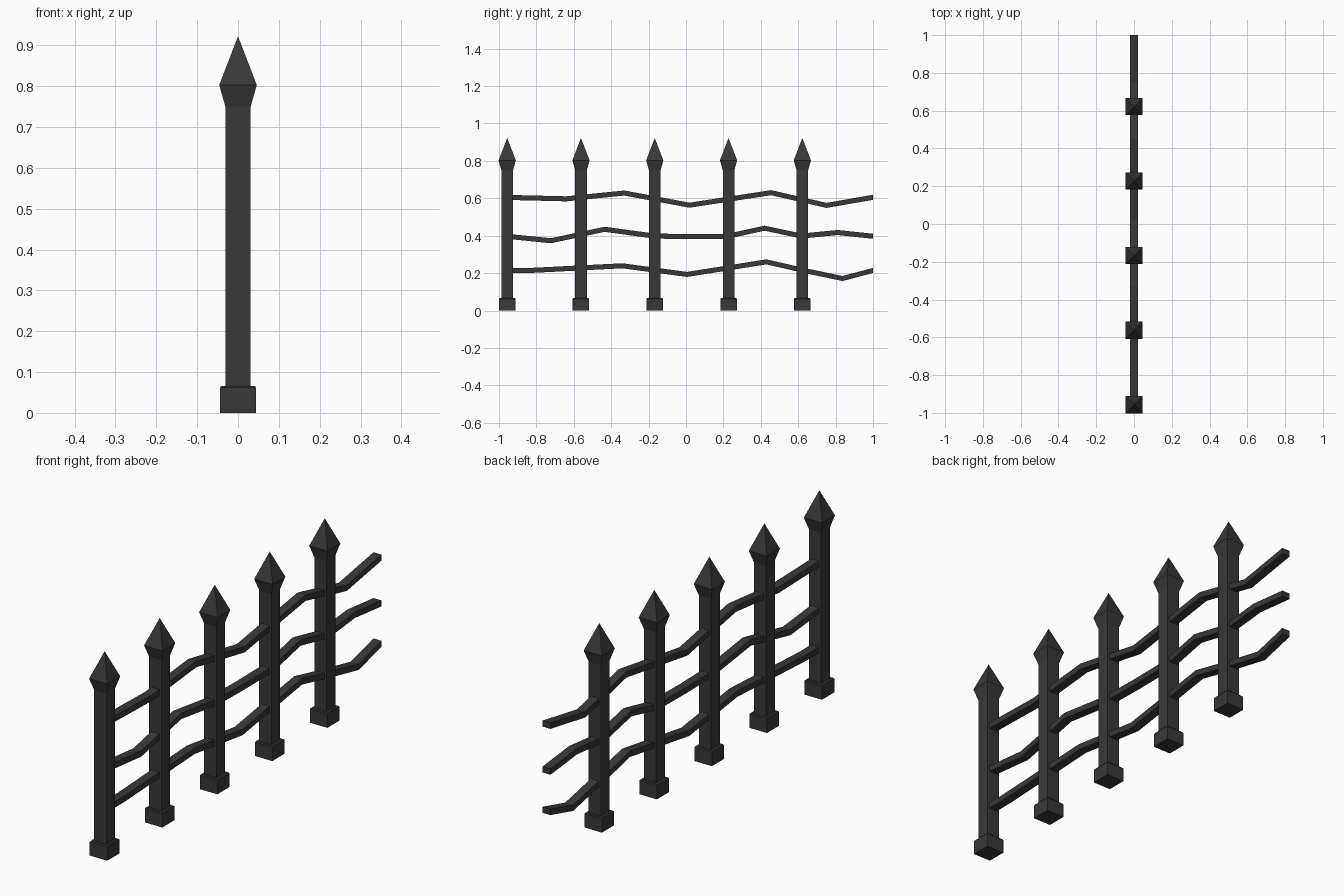
import bpy, bmesh

if "Cube" in bpy.data.objects:
    bpy.data.objects.remove(bpy.data.objects["Cube"])

iron = bpy.data.materials.new("dark_iron")
iron.diffuse_color = (0.04, 0.04, 0.04, 1)
iron.use_nodes = True
iron.node_tree.nodes["Principled BSDF"].inputs["Base Color"].default_value = iron.diffuse_color


def finish(name, bm):
    bmesh.ops.recalc_face_normals(bm, faces=bm.faces)
    mesh = bpy.data.meshes.new(name)
    bm.to_mesh(mesh)
    bm.free()
    mesh.materials.append(iron)
    obj = bpy.data.objects.new(name, mesh)
    bpy.context.collection.objects.link(obj)
    return obj


def loft(bm, rings):
    """Join four-cornered rings into a closed skin."""
    loops = [[bm.verts.new(p) for p in ring] for ring in rings]
    for a, b in zip(loops, loops[1:]):
        for i in range(4):
            j = (i + 1) % 4
            bm.faces.new((a[i], a[j], b[j], b[i]))
    bm.faces.new(loops[0])
    bm.faces.new(loops[-1])
    return loops


def square(half, z, y=0):
    return [(sx * half, y + sy * half, z)
            for sx, sy in ((-1, -1), (1, -1), (1, 1), (-1, 1))]


# Posts: square foot, shaft and spear-shaped finial
FOOT = [(0.044, 0), (0.044, 0.062), (0.041, 0.066), (0.031, 0.066)]
SHAFT = [(0.031, 0.75)]
FINIAL = [(0.046, 0.803)]
TIP_Z = 0.922

for n in range(5):
    bm = bmesh.new()
    loops = loft(bm, [square(h, z) for h, z in FOOT + SHAFT + FINIAL])
    top_face = bm.faces.get(loops[-1])
    tip = bmesh.ops.poke(bm, faces=[top_face])["verts"][0]
    tip.co.z = TIP_Z
    post = finish(f"post_{n + 1}", bm)
    post.location.y = -0.956 + 0.3945 * n

# Rails: crooked bars given as (y, z) paths
RAILS = {
    "lower_rail": [(-0.93, 0.214), (-0.837, 0.214), (-0.34, 0.239), (0.005, 0.193),
                   (0.43, 0.26), (0.618, 0.217), (0.837, 0.171), (1, 0.214)],
    "middle_rail": [(-0.93, 0.394), (-0.722, 0.373), (-0.436, 0.434), (-0.168, 0.398),
                    (0.02, 0.395), (0.222, 0.397), (0.42, 0.44), (0.618, 0.398),
                    (0.81, 0.417), (1, 0.397)],
    "upper_rail": [(-0.93, 0.604), (-0.639, 0.597), (-0.329, 0.628), (0.019, 0.563),
                   (0.455, 0.63), (0.751, 0.562), (1, 0.605)],
}
HALF_W, HALF_H = 0.02, 0.0135

for name, path in RAILS.items():
    bm = bmesh.new()
    loft(bm, [[(sx * HALF_W, y, z + sz * HALF_H)
               for sx, sz in ((-1, -1), (1, -1), (1, 1), (-1, 1))] for y, z in path])
    finish(name, bm)
